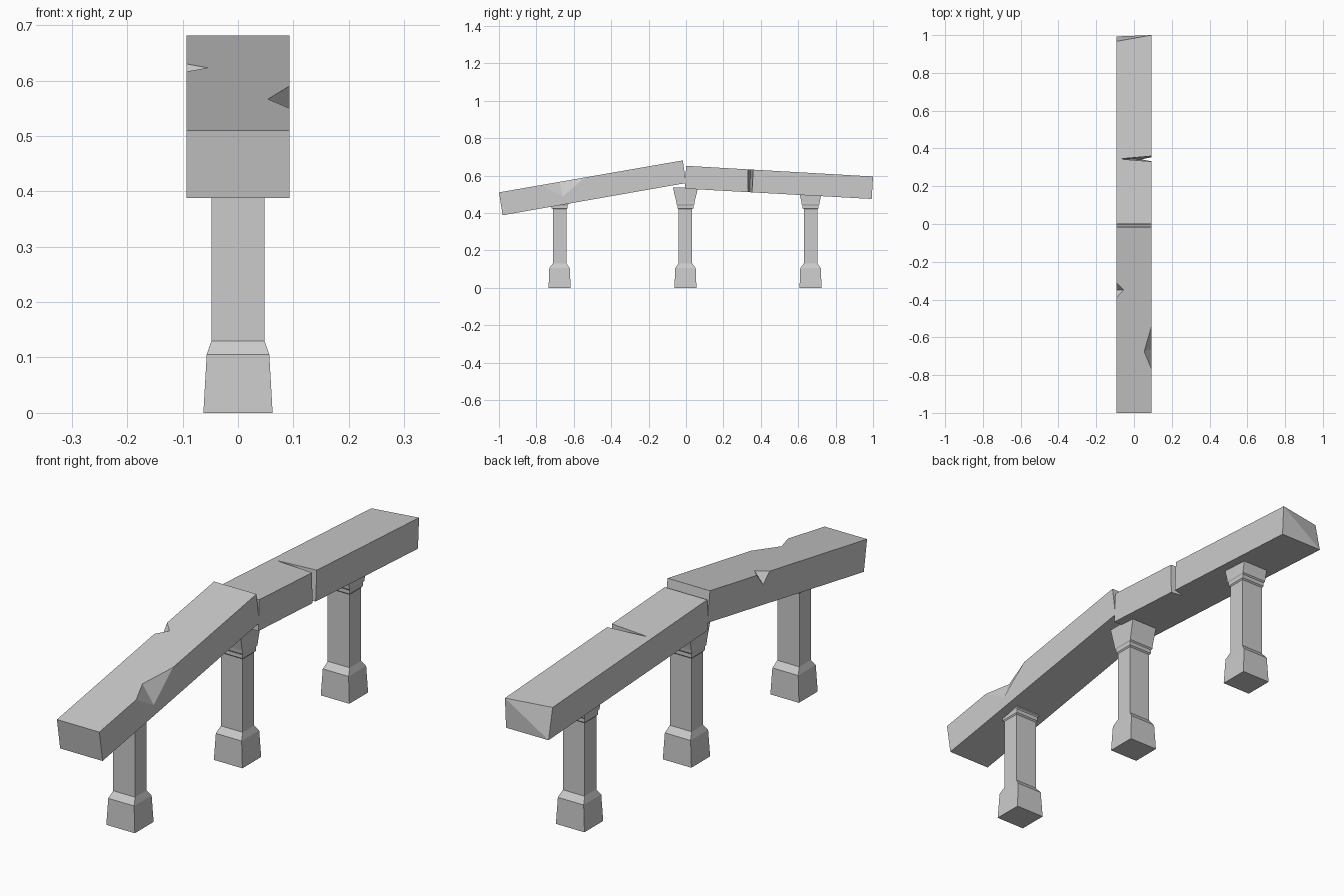
import bpy
import bmesh

default = bpy.data.objects.get("Cube")
if default:
    bpy.data.objects.remove(default, do_unlink=True)

# Single flat stone colour
stone = bpy.data.materials.new("grey_stone")
stone.use_nodes = True
grey = (0.6, 0.6, 0.6, 1)
stone.diffuse_color = grey
stone.node_tree.nodes["Principled BSDF"].inputs["Base Color"].default_value = grey

HALF_WIDTH = 0.093


def make_object(name, bm):
    bmesh.ops.recalc_face_normals(bm, faces=bm.faces[:])
    mesh = bpy.data.meshes.new(name)
    bm.to_mesh(mesh)
    bm.free()
    mesh.materials.append(stone)
    obj = bpy.data.objects.new(name, mesh)
    bpy.context.collection.objects.link(obj)
    return obj


def hull(name, points):
    bm = bmesh.new()
    verts = [bm.verts.new(p) for p in points]
    bmesh.ops.convex_hull(bm, input=verts)
    return make_object(name, bm)


def beam(name, outline, chipped_y=None):
    """Extrude a (y, z) outline across the width; optionally pull one top corner in."""
    bm = bmesh.new()
    left, right = [[bm.verts.new((x, y, z)) for y, z in outline]
                   for x in (-HALF_WIDTH, HALF_WIDTH)]
    bm.faces.new(left)
    bm.faces.new(right)
    for i in range(4):
        j = (i + 1) % 4
        quad = (left[i], left[j], right[j], right[i])
        if chipped_y and i == 2:
            # end face folded along its diagonal
            bm.faces.new((left[2], left[3], right[3]))
            bm.faces.new((left[2], right[3], right[2]))
        else:
            bm.faces.new(quad)
    if chipped_y:
        left[3].co.y = chipped_y
    return make_object(name, bm)


def carve(target, cutter):
    mod = target.modifiers.new("cut", "BOOLEAN")
    mod.operation = "DIFFERENCE"
    mod.solver = "EXACT"
    mod.object = cutter
    bpy.context.view_layer.objects.active = target
    bpy.ops.object.modifier_apply(modifier=mod.name)
    bpy.data.objects.remove(cutter, do_unlink=True)


def edge_chip(side, y_start, y_end, y_top, depth_x, y_low, z_low):
    """Wedge that breaks a piece out of a top edge of the front beam."""
    def top(y):
        return 0.684 + 0.174 * y
    x = side * HALF_WIDTH
    return hull("chip_cutter", [
        (x, y_start, top(y_start)), (x, y_end, top(y_end)),
        (side * depth_x, y_top, top(y_top)), (x, y_low, z_low),
        (side * 0.13, y_top, top(y_top) + 0.04)])


# Pillars: rectangular rings of (height, half x, half y)
RINGS = [(0, .0625, .0588), (.105, .0565, .055), (.13, .048, .036),
         (.42, .048, .036), (.425, .052, .042), (.44, .052, .042),
         (.445, .055, .047), (.46, .055, .049), (.535, .058, .067)]


def pillar(name, y):
    bm = bmesh.new()
    loops = [[bm.verts.new((sx * hx, y + sy * hy, z))
              for sx, sy in ((-1, -1), (1, -1), (1, 1), (-1, 1))]
             for z, hx, hy in RINGS]
    for low, high in zip(loops, loops[1:]):
        for i in range(4):
            j = (i + 1) % 4
            bm.faces.new((low[i], low[j], high[j], high[i]))
    bm.faces.new(loops[0])
    bm.faces.new(loops[-1])
    return make_object(name, bm)


for label, y in (("front", -0.676), ("middle", -0.003), ("back", 0.666)):
    pillar(label + "_pillar", y)

# Front beam, rising to the middle, with two broken edges
front_beam = beam("front_beam", [(-1, .51), (-.98, .388), (0, .56), (-.017, .681)])
carve(front_beam, edge_chip(1, -.77, -.54, -.675, .054, -.66, .487))
carve(front_beam, edge_chip(-1, -.39, -.31, -.35, .055, -.35, .578))

# Back beam, sloping down to a chipped end
back_beam = beam("back_beam", [(0, .652), (-.006, .53), (.993, .475), (1, .595)],
                 chipped_y=.967)

# Crack, widest at the top and on one side
crack = hull("crack_cutter", [
    (-.093, .345, .66), (.1, .33, .66), (.1, .362, .66),
    (.05, .342, .50), (.1, .332, .50), (.1, .353, .50)])
carve(back_beam, crack)
